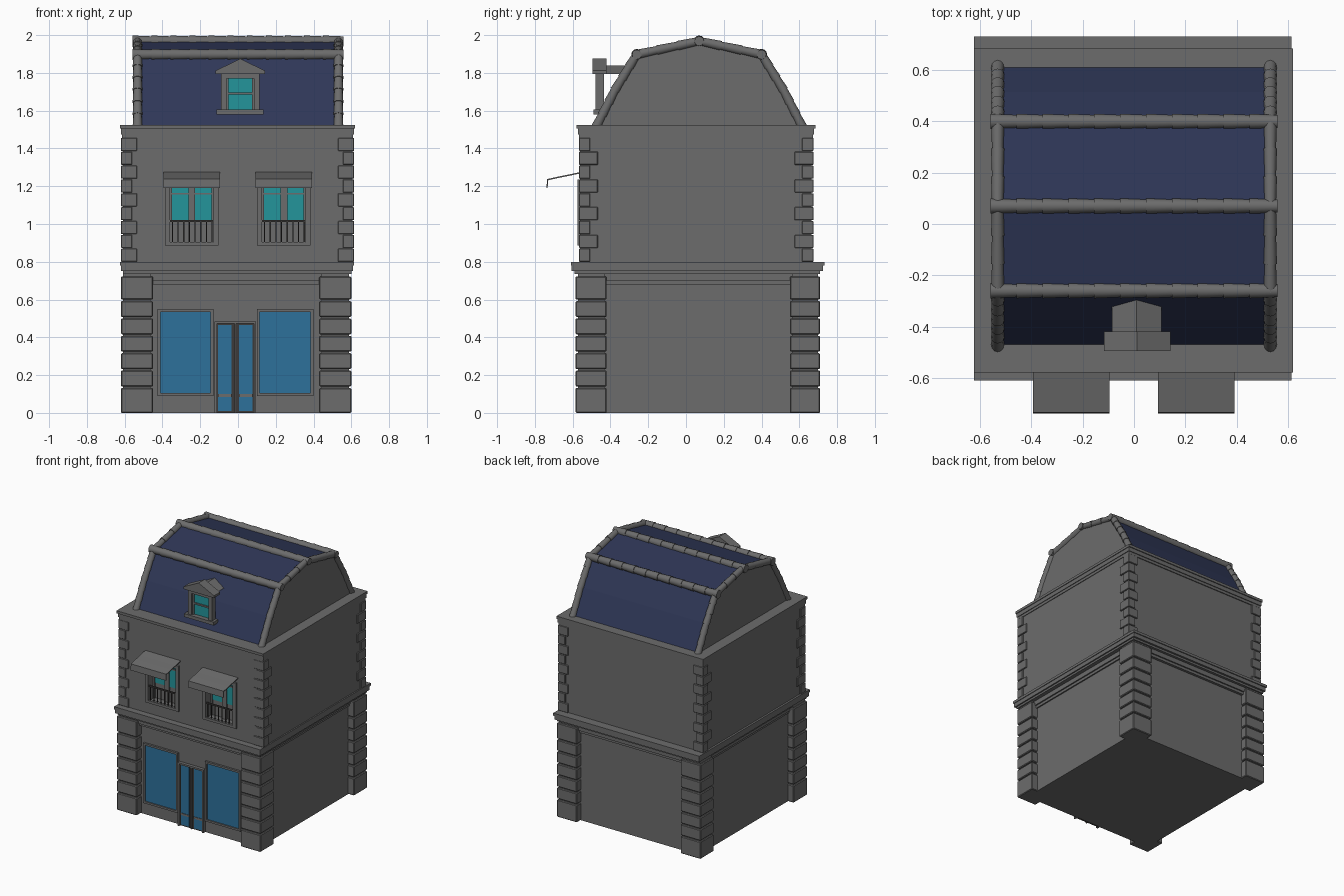
import bpy, bmesh
from mathutils import Vector, Matrix

cube = bpy.data.objects.get("Cube")
if cube:
    bpy.data.objects.remove(cube, do_unlink=True)


def material(name, rgb):
    mat = bpy.data.materials.new(name)
    mat.use_nodes = True
    color = (*rgb, 1)
    mat.diffuse_color = color
    mat.node_tree.nodes["Principled BSDF"].inputs["Base Color"].default_value = color
    return mat


stone = material("grey_stone", (.15, .15, .15))
slate = material("navy_slate", (.028, .038, .095))
teal = material("teal_glass", (.017, .3, .33))
blue = material("shop_blue_glass", (.027, .165, .33))
dark = material("dark_frame", (.045, .042, .04))


def finish(name, bm, *mats):
    bmesh.ops.recalc_face_normals(bm, faces=bm.faces[:])
    mesh = bpy.data.meshes.new(name)
    bm.to_mesh(mesh)
    bm.free()
    for mat in mats:
        mesh.materials.append(mat)
    obj = bpy.data.objects.new(name, mesh)
    bpy.context.collection.objects.link(obj)
    return obj


def boxes(name, mat, *spans, bevel=0):
    """Each span is ((x0, x1), (y0, y1), (z0, z1))."""
    bm = bmesh.new()
    for span in spans:
        size = Vector([high - low for low, high in span])
        center = Vector([(high + low) / 2 for low, high in span])
        bmesh.ops.create_cube(bm, size=1, matrix=Matrix.Translation(center) @ Matrix.Diagonal((*size, 1)))
    obj = finish(name, bm, mat)
    if bevel:
        mod = obj.modifiers.new("soft_edges", "BEVEL")
        mod.width, mod.segments = bevel, 1
    return obj


def prism(name, outline, place, ends, *mats):
    """Extrude a 2D outline between two positions; place maps (u, v, end) to a point."""
    bm = bmesh.new()
    rings = [[bm.verts.new(place(u, v, end)) for u, v in outline] for end in ends]
    for ring in rings:
        bm.faces.new(ring)
    count = len(outline)
    for i in range(count):
        j = (i + 1) % count
        bm.faces.new((rings[0][i], rings[0][j], rings[1][j], rings[1][i]))
    return finish(name, bm, *mats)


def along_x(u, v, end):
    return (end, u, v)


def along_y(u, v, end):
    return (u, end, v)


def tile_run(name, path, counts, radius):
    """Overlapping tapered barrel tiles along a path."""
    bm = bmesh.new()
    for start, stop, count in zip(path, path[1:], counts):
        start, stop = Vector(start), Vector(stop)
        step = (stop - start) / count
        turn = step.to_track_quat("Z", "Y").to_matrix().to_4x4()
        for i in range(count):
            middle = start + step * (i + .5)
            bmesh.ops.create_cone(bm, cap_ends=True, segments=12, radius1=radius, radius2=radius * .84,
                                  depth=step.length * 1.08, matrix=Matrix.Translation(middle) @ turn)
    obj = finish(name, bm, stone)
    bpy.ops.object.select_all(action="DESELECT")
    obj.select_set(True)
    bpy.context.view_layer.objects.active = obj
    bpy.ops.object.shade_smooth_by_angle()


# Ground floor walls and frieze
boxes("ground_walls", stone, ((-.57, .55), (-.53, .66), (0, .74)))
boxes("frieze_band", stone,
      ((-.58, .56), (-.55, .68), (.68, .7)),
      ((-.59, .57), (-.565, .69), (.7, .74)))

# Rusticated corner pillars
levels = [0] + [.14 + .092 * i for i in range(6)] + [.73]
for side, xs in (("right", (-.62, -.45)), ("left", (.43, .6))):
    for end, ys in (("front", (-.585, -.42)), ("back", (.55, .71))):
        core = [(low + .012, high - .012) for low, high in (xs, ys)]
        boxes(f"{end}_{side}_pillar_core", stone, (*core, (0, .74)))
        blocks = [(xs, ys, (low, high - .008)) for low, high in zip(levels, levels[1:])]
        boxes(f"{end}_{side}_pillar_blocks", stone, *blocks, bevel=.005)

# Shopfront glazing
for side, xs in (("right", (-.41, -.145)), ("left", (.115, .385))):
    low, high = xs
    boxes(f"shop_glass_{side}", blue, (xs, (-.536, -.529), (.105, .535)))
    boxes(f"shop_frame_{side}", stone,
          ((low - .015, low), (-.545, -.52), (.09, .55)),
          ((high, high + .015), (-.545, -.52), (.09, .55)),
          (xs, (-.545, -.52), (.09, .105)),
          (xs, (-.545, -.52), (.535, .55)))

# Double door
boxes("door_frame", stone,
      ((-.125, -.112), (-.555, -.52), (0, .48)),
      ((.084, .095), (-.555, -.52), (0, .48)),
      ((-.125, .095), (-.555, -.52), (.472, .485)))
boxes("door_backing", dark, ((-.112, .084), (-.538, -.52), (0, .472)))
boxes("door_glass", blue,
      ((-.105, -.035), (-.543, -.537), (.01, .465)),
      ((.005, .078), (-.543, -.537), (.01, .465)))
boxes("door_rails", stone,
      ((-.105, -.035), (-.547, -.537), (.085, .1)),
      ((.005, .078), (-.547, -.537), (.085, .1)))
boxes("door_meeting_stile", stone, ((-.019, -.011), (-.55, -.53), (0, .472)))

# Cornice between the floors
boxes("middle_cornice", stone,
      ((-.61, .6), (-.59, .71), (.735, .75)),
      ((-.62, .61), (-.605, .725), (.75, .78)),
      ((-.625, .615), (-.61, .732), (.78, .8)))

# Upper floor with window recesses cut in
walls = boxes("upper_walls", stone, ((-.61, .605), (-.56, .665), (.79, 1.47)))
windows = (("right", -.245), ("left", .243))
cutter = boxes("window_cutter", stone,
               *[((c - .115, c + .115), (-.7, -.5), (.9, 1.21)) for _, c in windows])
cutter.hide_render = True
cut = walls.modifiers.new("window_recesses", "BOOLEAN")
cut.object, cut.solver = cutter, "EXACT"
bpy.context.view_layer.update()
cut_mesh = bpy.data.meshes.new_from_object(walls.evaluated_get(bpy.context.evaluated_depsgraph_get()))
walls.modifiers.clear()
walls.data = cut_mesh
bpy.data.objects.remove(cutter, do_unlink=True)

# Toothed corner quoins
course = .66 / 9
for side, edge, inward in (("right", -.62, 1), ("left", .615, -1)):
    for end, face, back in (("front", -.567, 1), ("back", .675, -1)):
        stones = []
        for i in range(9):
            wide, deep = (.06, .1) if i % 2 else (.085, .06)
            xs = sorted((edge, edge + inward * wide))
            ys = sorted((face, face + back * deep))
            stones.append((xs, ys, (.8 + course * i, .8 + course * (i + 1) - .004)))
        boxes(f"{end}_{side}_quoins", stone, *stones, bevel=.003)

# Upper windows, railings and awnings
for side, c in windows:
    boxes(f"window_glass_{side}", teal, ((c - .115, c + .115), (-.507, -.498), (1.02, 1.21)))
    boxes(f"window_bars_{side}", stone,
          ((c - .018, c + .018), (-.515, -.5), (.9, 1.21)),
          ((c - .115, c + .115), (-.512, -.5), (1.155, 1.165)),
          ((c - .115, c - .105), (-.515, -.5), (.9, 1.21)),
          ((c + .105, c + .115), (-.515, -.5), (.9, 1.21)))
    boxes(f"window_surround_{side}", stone,
          ((c - .142, c - .115), (-.575, -.55), (.885, 1.23)),
          ((c + .115, c + .142), (-.575, -.55), (.885, 1.23)),
          ((c - .142, c + .142), (-.575, -.55), (.885, .905)),
          ((c - .142, c + .142), (-.575, -.55), (1.21, 1.235)))
    bars = [(c - .105 + .03 * i, c - .099 + .03 * i) for i in range(8)]
    boxes(f"railing_{side}", dark, *[(xs, (-.568, -.562), (.905, 1.01)) for xs in bars],
          ((c - .115, c + .115), (-.57, -.56), (1.01, 1.02)))
    sheet = [(-.56, 1.275), (-.62, 1.262), (-.68, 1.25), (-.735, 1.238), (-.739, 1.19)]
    under = [(y + .006, z - .006 * (z > 1.2)) for y, z in reversed(sheet)]
    prism(f"awning_{side}", sheet + under, along_x, (c - .15, c + .15), stone)

# Top cornice
boxes("top_cornice", stone,
      ((-.615, .61), (-.567, .672), (1.455, 1.475)),
      ((-.62, .615), (-.572, .678), (1.475, 1.505)),
      ((-.625, .62), (-.58, .685), (1.505, 1.525)))

# Gambrel roof: slate slopes, stone gables
slope = [(-.475, 1.515), (-.375, 1.71), (-.26, 1.897), (.07, 1.968),
         (.4, 1.897), (.515, 1.71), (.615, 1.515)]
roof = prism("roof", slope, along_x, (-.54, .54), slate, stone)
for face in roof.data.polygons:
    face.material_index = int(abs(face.normal.x) > .5)

# Barrel tiles along the gable edges and ridges
for side, x in (("right", -.532), ("left", .532)):
    middle = len(slope) // 2
    for end, path in (("front", slope[:middle + 1]), ("back", slope[:middle - 1:-1])):
        tile_run(f"{end}_{side}_gable_tiles", [(x, y, z) for y, z in path], (3, 3, 3), .026)
for name, (y, z) in zip(("front_break", "ridge", "back_break"), slope[2:5]):
    tile_run(f"{name}_tiles", [(-.555, y, z), (.555, y, z)], (11,), .03)

# Dormer
boxes("dormer_frame", stone,
      ((-.09, -.06), (-.48, -.435), (1.59, 1.8)),
      ((.085, .115), (-.48, -.435), (1.59, 1.8)),
      ((-.06, .085), (-.48, -.435), (1.77, 1.8)))
boxes("dormer_sill", stone, ((-.115, .135), (-.49, -.435), (1.58, 1.605)))
boxes("dormer_glass", teal, ((-.06, .085), (-.455, -.447), (1.605, 1.77)))
boxes("dormer_bars", stone,
      ((-.06, .085), (-.465, -.445), (1.685, 1.697)),
      ((-.06, -.05), (-.465, -.445), (1.605, 1.77)),
      ((.075, .085), (-.465, -.445), (1.605, 1.77)))
pediment = [(-.118, 1.795), (-.118, 1.812), (.012, 1.875), (.142, 1.812), (.142, 1.795)]
prism("dormer_pediment", pediment, along_y, (-.495, -.42), stone)
prism("dormer_roof", [(-.085, 1.795), (.01, 1.838), (.107, 1.795)], along_y, (-.43, -.29), stone)
